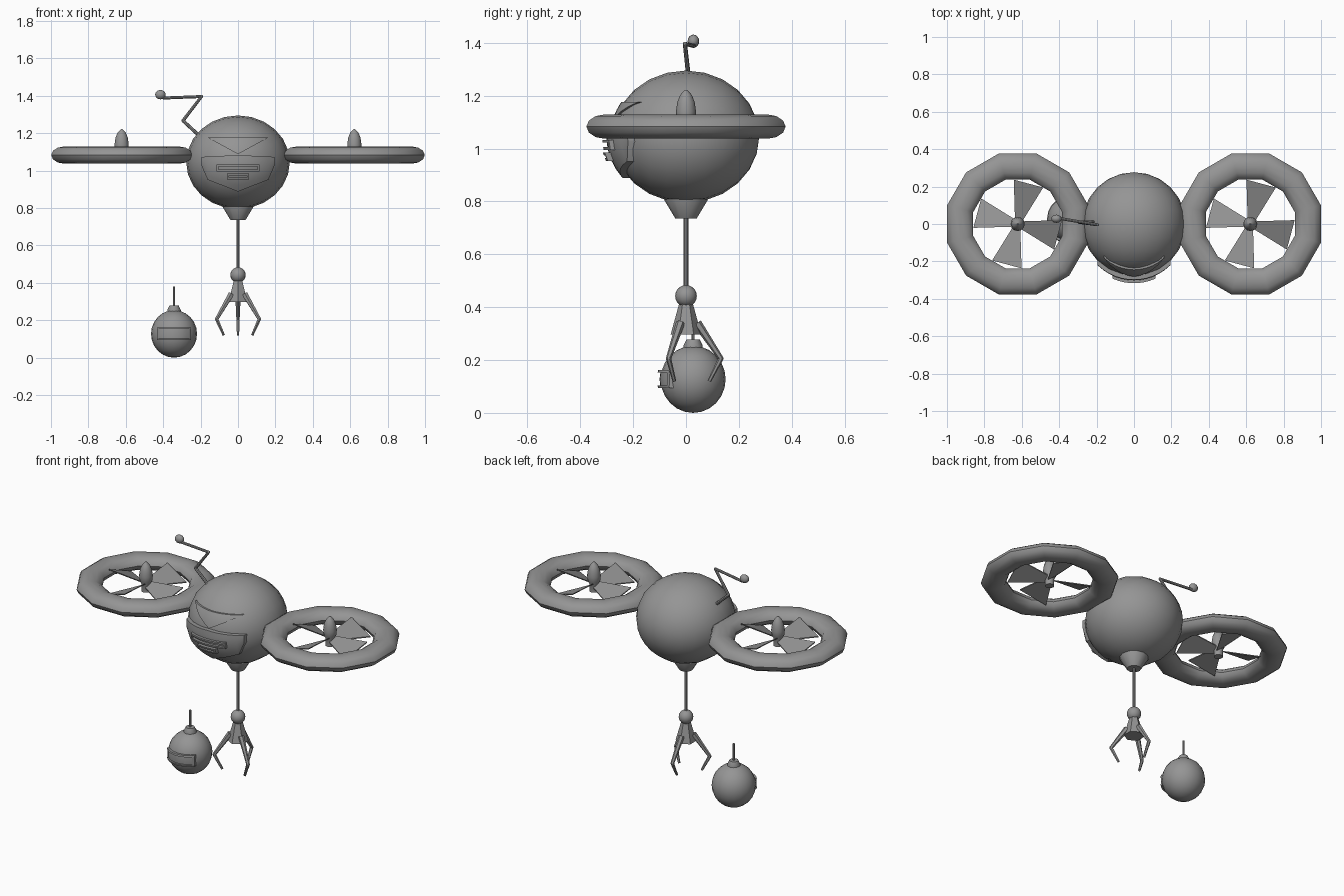
import bpy, bmesh, math
from math import sin, cos, pi, radians, sqrt
from mathutils import Vector, Matrix

default = bpy.data.objects.get("Cube")
if default:
    bpy.data.objects.remove(default)

grey = bpy.data.materials.new("plain_grey")
grey.use_nodes = True
COLOUR = (0.3, 0.3, 0.3, 1)
grey.diffuse_color = COLOUR
grey.node_tree.nodes["Principled BSDF"].inputs["Base Color"].default_value = COLOUR


def finish(name, bm, smooth=40):
    bmesh.ops.recalc_face_normals(bm, faces=bm.faces)
    mesh = bpy.data.meshes.new(name)
    bm.to_mesh(mesh)
    bm.free()
    ob = bpy.data.objects.new(name, mesh)
    bpy.context.collection.objects.link(ob)
    mesh.materials.append(grey)
    bpy.ops.object.select_all(action='DESELECT')
    ob.select_set(True)
    bpy.context.view_layer.objects.active = ob
    bpy.ops.object.shade_smooth_by_angle(angle=radians(smooth))
    return ob


def ball(name, centre, radii, segs=16, rings=10, tilt=0):
    bm = bmesh.new()
    bmesh.ops.create_uvsphere(bm, u_segments=segs, v_segments=rings, radius=1,
                              matrix=Matrix.Rotation(tilt, 4, 'X'))
    bmesh.ops.transform(bm, verts=bm.verts,
                        matrix=Matrix.Translation(centre) @ Matrix.Diagonal((*radii, 1)))
    return finish(name, bm)


def lathe(name, centre, profile, segs=12, start=0):
    """Stack of (radius, height) rings with capped ends."""
    bm = bmesh.new()
    rings = []
    for r, z in profile:
        rings.append([bm.verts.new((centre[0] + r * cos(start + 2 * pi * i / segs),
                                    centre[1] + r * sin(start + 2 * pi * i / segs), z))
                      for i in range(segs)])
    for a, b in zip(rings, rings[1:]):
        for i in range(segs):
            j = (i + 1) % segs
            bm.faces.new((a[i], a[j], b[j], b[i]))
    bm.faces.new(rings[0])
    bm.faces.new(rings[-1])
    return finish(name, bm)


def rod(name, points, radii, segs=8):
    """Tapered straight pieces joined by small balls at the bends."""
    bm = bmesh.new()
    pts = [Vector(p) for p in points]
    for k, (a, b) in enumerate(zip(pts, pts[1:])):
        turn = (b - a).to_track_quat('Z', 'Y').to_matrix().to_4x4()
        bmesh.ops.create_cone(bm, cap_ends=True, segments=segs, radius1=radii[k],
                              radius2=radii[k + 1], depth=(b - a).length,
                              matrix=Matrix.Translation((a + b) / 2) @ turn)
        if k:
            bmesh.ops.create_uvsphere(bm, u_segments=segs, v_segments=6, radius=radii[k],
                                      matrix=Matrix.Translation(a))
    return finish(name, bm)


def shell(name, centre, radii, xs, low, high, offset, rows=6):
    """Curved plate wrapped on the front of an ellipsoid, bounded by low(x), high(x)."""
    bm = bmesh.new()
    layers = []
    for off in (offset, -0.012):
        grid = []
        for x in xs:
            col = []
            for r in range(rows + 1):
                z = low(x) + (high(x) - low(x)) * r / rows
                d = max(0, 1 - (x / radii[0]) ** 2 - ((z - centre[2]) / radii[2]) ** 2)
                col.append(bm.verts.new((centre[0] + x, centre[1] - radii[1] * sqrt(d) - off, z)))
            grid.append(col)
        layers.append(grid)
        for a, b in zip(grid, grid[1:]):
            for r in range(rows):
                bm.faces.new((a[r], b[r], b[r + 1], a[r + 1]))
    # walls around the rim
    def rim(g):
        return ([c[0] for c in g] + g[-1][1:] + [c[-1] for c in g[-2::-1]] + g[0][-2:0:-1])
    f, b = rim(layers[0]), rim(layers[1])
    for i in range(len(f)):
        j = (i + 1) % len(f)
        bm.faces.new((f[i], f[j], b[j], b[i]))
    bmesh.ops.remove_doubles(bm, verts=bm.verts, dist=0.0005)
    return finish(name, bm, 30)


def spread(a, b, n):
    return [a + (b - a) * i / n for i in range(n + 1)]


def frame(name, centre, radii, half, z0, z1, lip, offset):
    """Raised rectangular border around a recess."""
    wide = spread(-half, half, 8)
    for part, xs, a, b in (("top", wide, z1 - lip, z1), ("bottom", wide, z0, z0 + lip),
                           ("right", [-half, lip - half], z0, z1),
                           ("left", [half - lip, half], z0, z1)):
        shell(f"{name}_{part}", centre, radii, xs, lambda x: a, lambda x: b, offset, 1)


# Body and neck
BODY, SIZE = (0, 0, 1.045), (0.277, 0.277, 0.25)
ball("body", BODY, SIZE, 24, 12, pi / 2)
lathe("neck", (0, 0), [(0.04, 0.735), (0.082, 0.805), (0.082, 0.83)])

# Face: pointed mouth guard, two slots and a V-shaped brow
shell("mouth_guard", BODY, SIZE, spread(-0.195, 0.195, 12),
      lambda x: 0.888 + 0.07 * abs(x) / 0.18 + max(0, abs(x) - 0.17) * 2.5,
      lambda x: 1.083 - 0.05 * abs(x), 0.024)
frame("upper_slot", BODY, SIZE, 0.115, 0.995, 1.033, 0.011, 0.04)
frame("lower_slot", BODY, SIZE, 0.06, 0.953, 0.985, 0.011, 0.045)
shell("brow", BODY, SIZE, spread(-0.16, 0.16, 10),
      lambda x: 1.088 + 0.087 * abs(x) / 0.16, lambda x: 1.176, 0.009)

# Antenna
rod("antenna", [(-0.2, 0.01, 1.18), (-0.294, 0.01, 1.267), (-0.195, -0.004, 1.396),
                (-0.4, 0.03, 1.388)], [0.009, 0.009, 0.008, 0.008])
ball("antenna_tip", (-0.415, 0.028, 1.406), (0.028, 0.022, 0.025), 12, 8)

# Rotors
for side, x in (("left", 0.622), ("right", -0.622)):
    bm = bmesh.new()
    loops = []
    for i in range(12):
        a = radians(15 + 30 * i)
        loop = []
        for j in range(12):
            t = 2 * pi * j / 12
            r = 0.318 + 0.072 * cos(t)
            loop.append(bm.verts.new((x + r * cos(a), r * sin(a), 1.083 + 0.046 * sin(t))))
        loops.append(loop)
    for i in range(12):
        a, b = loops[i], loops[(i + 1) % 12]
        for j in range(12):
            k = (j + 1) % 12
            bm.faces.new((a[j], b[j], b[k], a[k]))
    finish(side + "_rotor_ring", bm)

    lathe(side + "_rotor_hub", (x, 0), [(0.026, 1.045), (0.026, 1.09), (0.036, 1.11),
          (0.038, 1.14), (0.033, 1.175), (0.022, 1.203), (0.004, 1.222)])

    # Four pitched blades
    bm = bmesh.new()
    for q in range(4):
        corners = []
        for r, deg, z in ((0.022, 20, 1.075), (0.238, 55, 1.058),
                          (0.238, 95, 1.118), (0.022, 130, 1.1)):
            a = radians(deg + 90 * q)
            corners.append((x + r * cos(a), r * sin(a), z))
        low = [bm.verts.new((cx, cy, z - 0.003)) for cx, cy, z in corners]
        top = [bm.verts.new((cx, cy, z + 0.003)) for cx, cy, z in corners]
        bm.faces.new(low)
        bm.faces.new(top)
        for i in range(4):
            j = (i + 1) % 4
            bm.faces.new((low[i], low[j], top[j], top[i]))
    finish(side + "_rotor_blades", bm)

# Hanging cable and grabber
rod("cable", [(0, 0, 0.75), (0, 0, 0.46)], [0.009, 0.009])
ball("grabber_joint", (0, 0, 0.442), (0.041, 0.041, 0.041), 16, 10)
lathe("grabber_cone", (0, 0), [(0.058, 0.297), (0.024, 0.42)], 6, pi / 6)
for i, name in enumerate(("back", "right", "left")):
    a = pi / 2 + 2 * pi * i / 3
    rod(name + "_claw", [(r * cos(a), r * sin(a), z)
        for r, z in ((0.042, 0.34), (0.132, 0.206), (0.088, 0.12))], [0.017, 0.01, 0.007], 6)

# Companion ball with cap, aerial and visor
POD, POD_SIZE = (-0.342, 0.027, 0.127), (0.123, 0.123, 0.127)
ball("pod", POD, POD_SIZE, 20, 12)
lathe("pod_cap", POD, [(0.036, 0.235), (0.036, 0.255), (0.025, 0.278)])
rod("pod_aerial", [(POD[0], POD[1], 0.27), (POD[0], POD[1], 0.38)], [0.006, 0.006])
frame("pod_visor_frame", POD, POD_SIZE, 0.092, 0.094, 0.162, 0.01, 0.014)
shell("pod_visor", POD, POD_SIZE, spread(-0.088, 0.088, 8),
      lambda x: 0.098, lambda x: 0.158, 0.004, 2)
